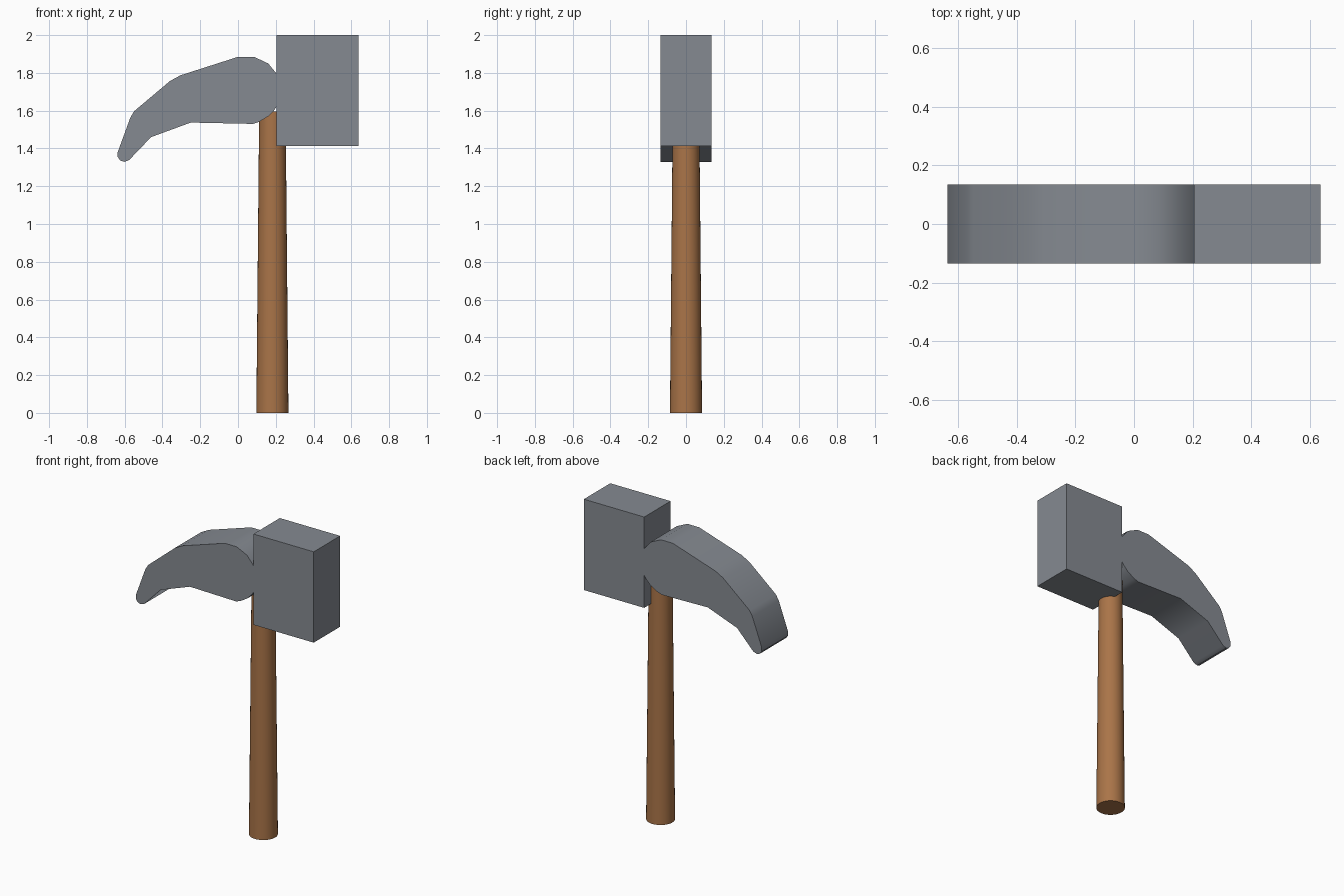
import bpy, bmesh
from mathutils import Matrix

if "Cube" in bpy.data.objects:
    bpy.data.objects.remove(bpy.data.objects["Cube"])


def material(name, rgb):
    m = bpy.data.materials.new(name)
    m.diffuse_color = (*rgb, 1)
    m.use_nodes = True
    m.node_tree.nodes["Principled BSDF"].inputs["Base Color"].default_value = m.diffuse_color
    return m


steel = material("steel grey", (0.235, 0.255, 0.285))
wood = material("brown wood", (0.40, 0.175, 0.065))
HALF = 0.135  # half thickness of the head


def finish(name, bm, mat):
    bmesh.ops.recalc_face_normals(bm, faces=bm.faces)
    mesh = bpy.data.meshes.new(name)
    bm.to_mesh(mesh)
    bm.free()
    mesh.materials.append(mat)
    obj = bpy.data.objects.new(name, mesh)
    bpy.context.collection.objects.link(obj)
    bpy.ops.object.select_all(action='DESELECT')
    obj.select_set(True)
    bpy.context.view_layer.objects.active = obj
    bpy.ops.object.shade_smooth_by_angle()
    return obj


def extrude_profile(name, points, mat):
    """Closed x-z outline extruded through the head thickness."""
    bm = bmesh.new()
    face = bm.faces.new([bm.verts.new((x, -HALF, z)) for x, z in points])
    new = bmesh.ops.extrude_face_region(bm, geom=[face])["geom"]
    bmesh.ops.translate(bm, vec=(0, 2 * HALF, 0),
                        verts=[v for v in new if isinstance(v, bmesh.types.BMVert)])
    return finish(name, bm, mat)


# Striking block
extrude_profile("head_block",
                [(0.205, 1.412), (0.637, 1.412), (0.637, 2.0), (0.205, 2.0)], steel)

# Curved claw, running from the block around the rounded tip and back
extrude_profile("claw", [
    (0.205, 1.795), (0.16, 1.85), (0.085, 1.885), (0.0, 1.885),
    (-0.305, 1.787), (-0.36, 1.757), (-0.55, 1.597), (-0.57, 1.563),
    (-0.637, 1.38), (-0.637, 1.355), (-0.624, 1.337), (-0.603, 1.329),
    (-0.577, 1.338), (-0.46, 1.46), (-0.25, 1.537), (0.08, 1.53),
    (0.11, 1.54), (0.16, 1.57), (0.19, 1.6), (0.205, 1.622)], steel)

# Tapered handle
TOP = 1.595
bm = bmesh.new()
bmesh.ops.create_cone(bm, cap_ends=True, segments=32, radius1=0.085, radius2=0.07,
                      depth=TOP, matrix=Matrix.Translation((0.182, 0, TOP / 2)))
finish("handle", bm, wood)
